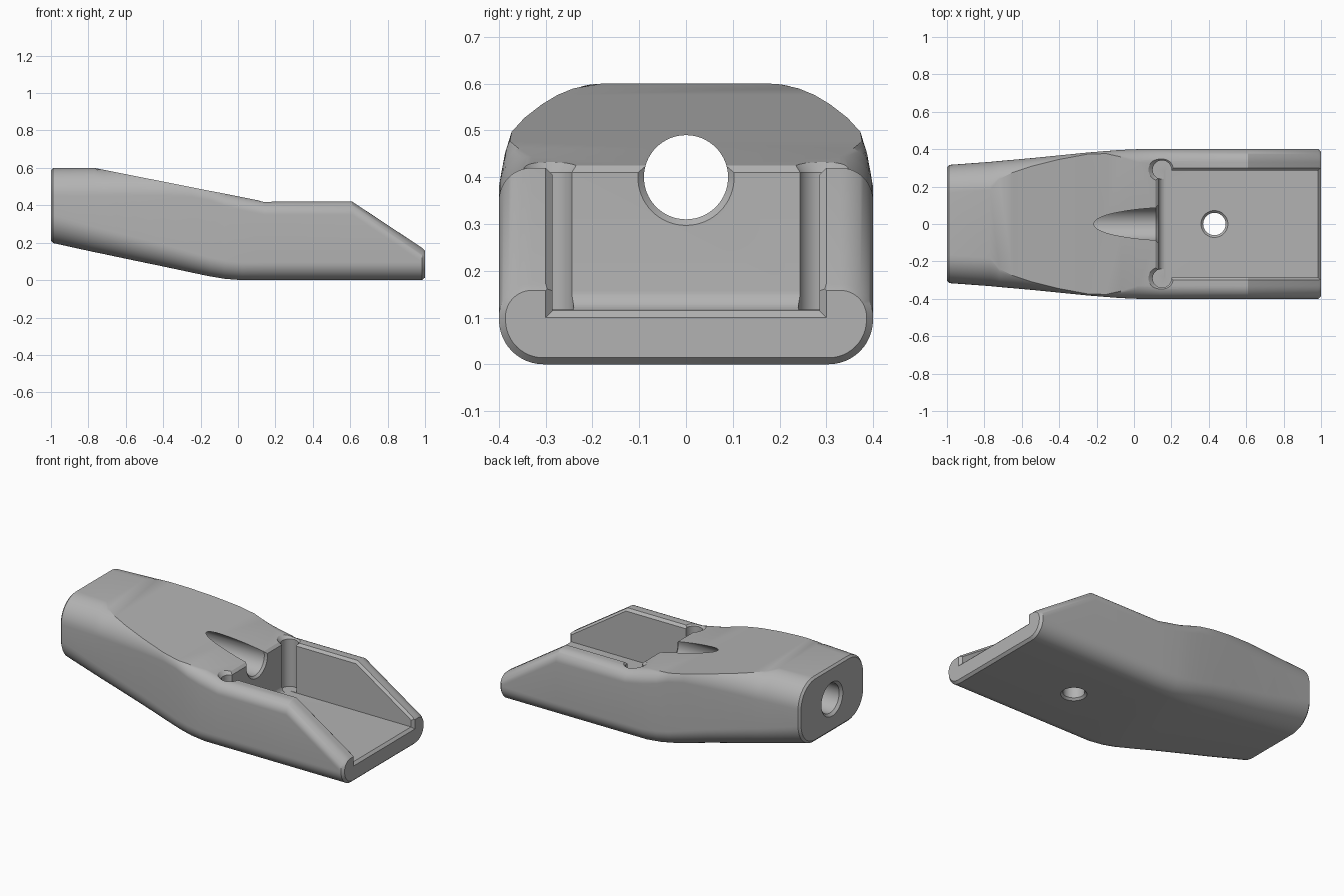
import bpy, bmesh
from math import sin, cos, pi, radians

default = bpy.data.objects.get("Cube")
if default:
    bpy.data.objects.remove(default, do_unlink=True)

grey = bpy.data.materials.new("plain_grey")
grey.use_nodes = True
colour = (0.45, 0.45, 0.45, 1)
grey.diffuse_color = colour
grey.node_tree.nodes["Principled BSDF"].inputs["Base Color"].default_value = colour


def loft(name, rings):
    """Closed solid through rings that all have the same point count."""
    bm = bmesh.new()
    rows = [[bm.verts.new(p) for p in ring] for ring in rings]
    n = len(rows[0])
    for a, b in zip(rows, rows[1:]):
        for i in range(n):
            j = (i + 1) % n
            bm.faces.new((a[i], a[j], b[j], b[i]))
    bm.faces.new(rows[0])
    bm.faces.new(rows[-1])
    bmesh.ops.recalc_face_normals(bm, faces=bm.faces)
    mesh = bpy.data.meshes.new(name)
    bm.to_mesh(mesh)
    bm.free()
    mesh.materials.append(grey)
    obj = bpy.data.objects.new(name, mesh)
    bpy.context.collection.objects.link(obj)
    return obj


def turned(name, place, steps, sides=48):
    """Round cutter from (position, radius) steps along an axis."""
    return loft(name, [[place(t, r * cos(2 * pi * i / sides), r * sin(2 * pi * i / sides))
                        for i in range(sides)] for t, r in steps])


def section(x, half, low, high, r_low, r_top, sweep, inset=0):
    """Body cross-section; the top corner arc stops after sweep degrees."""
    half, low, high = half - inset, low + inset, high - inset
    r_low, r_top = r_low - inset, r_top - inset
    n = 12
    pts = []
    for i in range(n + 1):
        a = pi / 2 * (i / n - 1)
        pts.append((half - r_low + r_low * cos(a), low + r_low + r_low * sin(a)))
    end = radians(sweep)
    for i in range(n + 1):
        a = end * i / n
        pts.append((half - r_top + r_top * cos(a), high + r_top * (sin(a) - sin(end))))
    return ([(x, y, z) for y, z in pts] +
            [(x, -y, z) for y, z in reversed(pts)])


# Main body: broad neck, sloping shoulder, flat-sided tray with a raked nose
body = loft("body", [
    section(-1, 0.315, 0.2, 0.6, 0.15, 0.15, 90, 0.012),
    section(-0.988, 0.316, 0.198, 0.6, 0.15, 0.15, 90),
    section(-0.77, 0.332, 0.15, 0.6, 0.135, 0.15, 90),
    section(-0.72, 0.337, 0.14, 0.59, 0.132, 0.15, 69),
    section(-0.65, 0.343, 0.125, 0.576, 0.13, 0.15, 57),
    section(-0.55, 0.352, 0.104, 0.556, 0.125, 0.15, 45),
    section(-0.4, 0.367, 0.073, 0.527, 0.118, 0.15, 31),
    section(-0.25, 0.382, 0.041, 0.497, 0.108, 0.15, 20),
    section(-0.15, 0.39, 0.02, 0.477, 0.1, 0.1, 30),
    section(-0.07, 0.396, 0.007, 0.462, 0.097, 0.075, 60),
    section(0.02, 0.4, 0, 0.444, 0.095, 0.07, 90),
    section(0.14, 0.4, 0, 0.42, 0.095, 0.07, 90),
    section(0.61, 0.4, 0, 0.42, 0.095, 0.07, 90),
    section(0.985, 0.4, 0, 0.172, 0.095, 0.07, 90),
    section(1, 0.4, 0, 0.172, 0.095, 0.07, 90, 0.014),
])

cutters = []

# Tray pocket with a rounded back floor corner and a chamfered back edge
back, floor, fillet = 0.13, 0.115, 0.043
profile = [(back - 0.1, 0.51), (back, 0.41)]
profile += [(back + fillet * (1 - cos(pi / 2 * i / 8)),
             floor + fillet * (1 - sin(pi / 2 * i / 8))) for i in range(9)]
profile += [(1.1, floor), (1.1, 0.51)]
cutters.append(loft("pocket_cutter", [[(x, y, z) for x, z in profile]
                                      for y in (-0.285, 0.285)]))

# Bevel along the inner top edges of the tray walls
cutters.append(loft("wall_bevel_cutter", [
    [(x, -0.28, z - 0.02), (x, 0.28, z - 0.02), (x, 0.34, z + 0.04), (x, -0.34, z + 0.04)]
    for x, z in ((0.15, 0.42), (0.61, 0.42), (1.05, 0.129))]))

# Bevel around the open nose of the tray
cutters.append(loft("nose_bevel_cutter", [
    [(x, -w, z), (x, w, z), (x, w, 0.5), (x, -w, 0.5)]
    for x, w, z in ((0.97, 0.27, 0.13), (1.03, 0.33, 0.07))]))

# Corner relief holes
for side in (-1, 1):
    cutters.append(turned("relief_cutter",
                          lambda t, a, b: (0.15 + a, side * 0.29 + b, t),
                          [(0.117, 0.05), (0.41, 0.05), (0.46, 0.1)]))

# Lengthwise bore, countersunk at both ends
cutters.append(turned("bore_cutter", lambda t, a, b: (t, a, 0.4 + b),
                      [(-1.03, 0.135), (-0.985, 0.09), (0.117, 0.09), (0.147, 0.12)], 64))

# Vertical screw hole, countersunk at both ends
cutters.append(turned("screw_hole_cutter", lambda t, a, b: (0.43 + a, b, t),
                      [(-0.03, 0.102), (0.012, 0.06), (0.103, 0.06), (0.135, 0.092)]))

bpy.context.view_layer.objects.active = body
for cutter in cutters:
    cutter.hide_render = True
    cut = body.modifiers.new("cut", "BOOLEAN")
    cut.operation = "DIFFERENCE"
    cut.solver = "EXACT"
    cut.object = cutter
    bpy.ops.object.modifier_apply(modifier=cut.name)
    bpy.data.objects.remove(cutter, do_unlink=True)

bpy.ops.object.select_all(action="DESELECT")
body.select_set(True)
bpy.ops.object.shade_smooth_by_angle(angle=radians(25))
